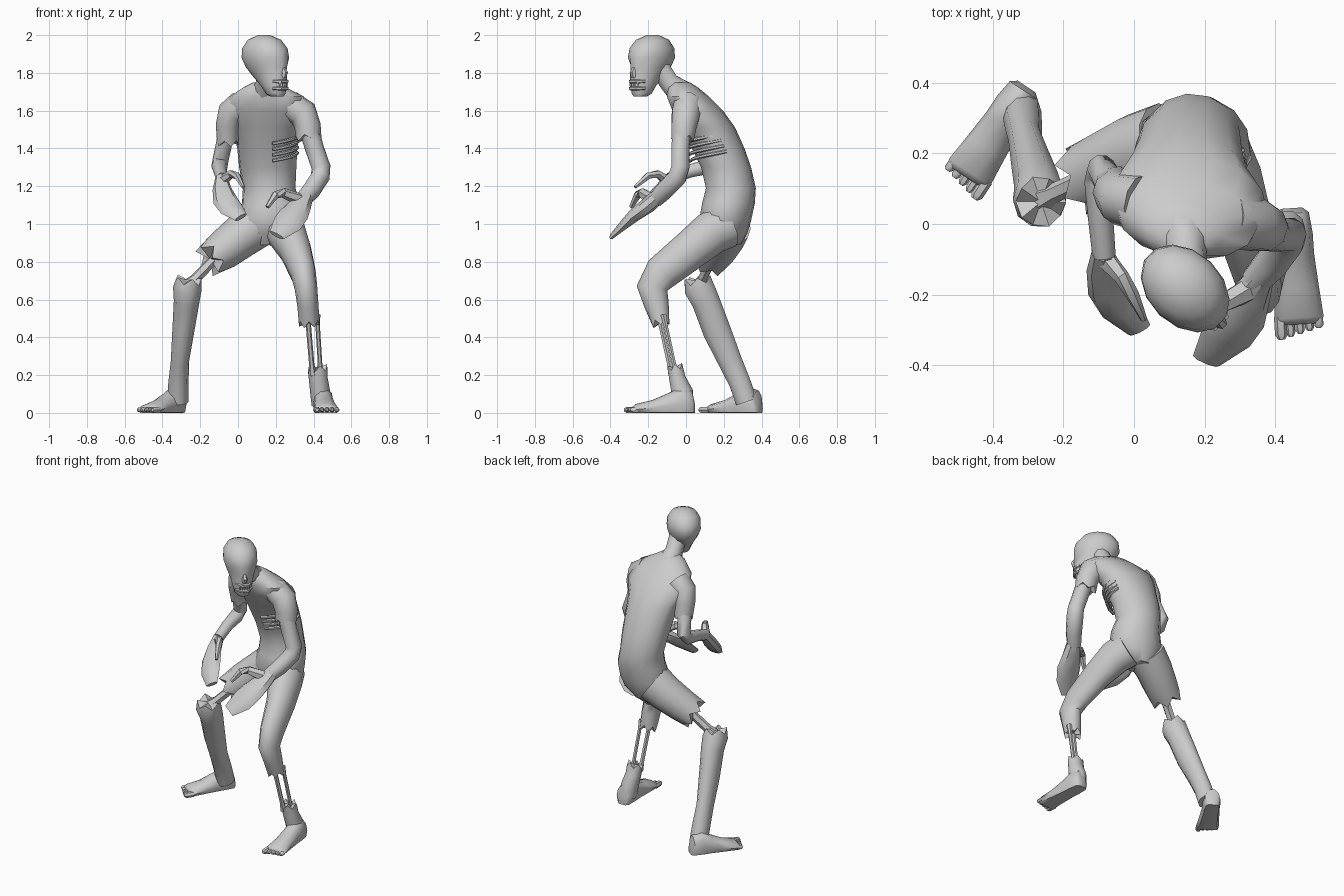
import bpy, bmesh
from math import sin, cos, pi, radians
from mathutils import Vector as V


def loft(name, rings, axis=None, side=(1, 0, 0), n=10, jag=0, jag0=0, floor=False, smooth=50):
    """Skin elliptical rings (x, y, z, half width, half depth) into one closed part."""
    bm = bmesh.new()
    pts = [V(r[:3]) for r in rings]
    last = len(pts) - 1
    loops = []
    for i, (p, r) in enumerate(zip(pts, rings)):
        t = V(axis) if axis else pts[min(i + 1, last)] - pts[max(i - 1, 0)]
        t.normalize()
        u = V(side)
        u = (u - t * u.dot(t)).normalized()
        v = t.cross(u)
        loop = []
        for k in range(n):
            a = 2 * pi * k / n
            q = p + u * cos(a) * r[3] + v * sin(a) * r[-1]
            if k % 2 and i == last:
                q -= t * jag
            if k % 2 and i == 0:
                q += t * jag0
            if floor:
                q.z = max(q.z, 0)
            loop.append(bm.verts.new(q))
        loops.append(loop)
    for a, b in zip(loops, loops[1:]):
        for k in range(n):
            j = (k + 1) % n
            bm.faces.new((a[k], a[j], b[j], b[k]))
    for loop in (loops[0], loops[-1]):
        c = bm.verts.new(sum((w.co for w in loop), V()) / n)
        for k in range(n):
            bm.faces.new((loop[k], loop[(k + 1) % n], c))
    bmesh.ops.recalc_face_normals(bm, faces=bm.faces)
    me = bpy.data.meshes.new(name)
    bm.to_mesh(me)
    bm.free()
    ob = bpy.data.objects.new(name, me)
    bpy.context.collection.objects.link(ob)
    bpy.ops.object.select_all(action='DESELECT')
    ob.select_set(True)
    bpy.context.view_layer.objects.active = ob
    bpy.ops.object.shade_smooth_by_angle(angle=radians(smooth))
    return ob


def bone(name, a, b, r):
    """Thin shaft with flared ends."""
    a, b = V(a), V(b)
    loft(name, [(*a.lerp(b, t), r * s) for t, s in ((0, 1.5), (.2, 1), (.8, 1), (1, 1.5))], n=6)


def foot(name, heel, toe, inner, h=.14):
    """Flat-soled foot with five toes; inner is the sign of the big toe side."""
    heel, toe = V((*heel, 0)), V((*toe, 0))
    d = toe - heel
    length = d.length
    f = d.normalized()
    s = f.cross(V((0, 0, 1))) * inner
    prof = ((0, .03, .06), (.04, .048, .12), (.2, .055, h), (.36, .055, .11),
            (.6, .062, .07), (.84, .07, .048), (.89, .062, .03))
    loft(name, [(*(heel + d * t + V((0, 0, z * .38))), w, z * .62) for t, w, z in prof],
         axis=f, side=s, floor=True)
    for k in range(5):
        base = heel + d * .82 + s * (.053 - .027 * k) + V((0, 0, .016))
        r = .018 if k == 0 else .013
        reach = length * (.18 - .018 * k)
        loft(f"{name}_toe_{k + 1}", [(*base, r), (*(base + f * reach * .8), r),
             (*(base + f * reach), r * .5)], side=s, n=6, floor=True)


# torso: shirt and pelvis from crotch to collar (x min, x max, y min, y max, z)
spans = ((.07, .22, .14, .29, .89), (.01, .30, .10, .325, .95), (-.01, .335, .07, .345, 1.02),
         (.02, .33, .085, .365, 1.11), (.025, .305, .105, .37, 1.19), (.005, .31, .08, .345, 1.3),
         (-.005, .315, .03, .31, 1.4), (-.03, .33, -.02, .26, 1.51), (-.07, .38, -.07, .195, 1.6),
         (-.045, .35, -.10, .12, 1.675), (.03, .25, -.10, .06, 1.725), (.08, .21, -.08, .02, 1.75))
loft("torso", [((a + b) / 2, (c + d) / 2, z, (b - a) / 2, (d - c) / 2) for a, b, c, d, z in spans],
     axis=(0, 0, 1), side=(1, -.12, 0), n=14)

# exposed ribs on the side of the chest
for k in range(4):
    pts = []
    for a in range(-80, 21, 20):
        t = radians(a)
        pts.append((.155 + .158 * cos(t), .165 + .145 * sin(t) - .012 * k,
                    1.36 + .03 * k + .0005 * (a + 30), .010))
    loft(f"rib_{k + 1}", pts, side=(0, 0, 1), n=6)

# neck
loft("neck", [(.14, -.02, 1.69, .075), (.15, -.09, 1.75, .055), (.155, -.14, 1.83, .055)])

# head, turned to the side
F, S = V((.72, -.69, 0)), V((.69, .72, 0))
O = V((.145, -.183, 0))


def face(f, s, z):
    return O + F * f + S * s + V((0, 0, z))


prof = ((.085, .035, .035, 1.675), (.075, .055, .05, 1.69), (.06, .075, .062, 1.735),
        (.035, .105, .072, 1.78), (.012, .13, .09, 1.83), (0, .143, .105, 1.88),
        (-.004, .134, .103, 1.93), (-.008, .095, .08, 1.975), (-.01, .035, .03, 2.0))
head = loft("head", [(*face(f, 0, z), w, l) for f, l, w, z in prof],
            axis=(0, 0, 1), side=S, n=14)
for vert in head.data.vertices:  # eye sockets
    q = vert.co - O
    if abs(q.z - 1.83) < .01 and q.dot(F) > .1 and abs(q.dot(S)) > .02:
        vert.co -= F * .022
loft("nose", [(*face(.12, 0, 1.84), .01), (*face(.142, 0, 1.80), .018),
              (*face(.135, 0, 1.775), .014)], side=S, n=6)
for name, z in (("upper_lip", 1.755), ("lower_lip", 1.718)):
    loft(name, [(*face(.10, -.05, z), .008), (*face(.137, -.022, z), .011),
                (*face(.137, .022, z), .011), (*face(.10, .05, z), .008)], side=(0, 0, 1), n=6)
for k in range(5):
    s = -.028 + .014 * k
    loft(f"tooth_{k + 1}", [(*face(.134, s, 1.75), .006), (*face(.134, s, 1.728), .005)],
         side=S, n=4)

# arm on the +x side, with mitten-like hand
loft("right_sleeve", [(.27, .01, 1.63, .08), (.345, 0, 1.585, .078), (.368, -.01, 1.52, .07),
                      (.375, -.02, 1.44, .068, .062)], jag=.03)
loft("right_arm", [(.37, -.02, 1.52, .052), (.405, -.03, 1.40, .05), (.44, -.03, 1.30, .05),
                   (.435, -.045, 1.25, .052), (.39, -.11, 1.18, .05), (.345, -.16, 1.13, .043)])
loft("right_hand", [(.36, -.145, 1.15, .04), (.33, -.20, 1.10, .06, .042), (.295, -.27, 1.05, .08, .036),
                    (.26, -.325, 1.0, .078, .026), (.205, -.388, .94, .045, .014)],
     side=(1, .3, .2), n=8, smooth=35)
loft("right_thumb", [(.32, -.19, 1.13, .035), (.24, -.23, 1.165, .026), (.2, -.255, 1.155, .022),
                     (.155, -.29, 1.09, .012)], n=6, smooth=35)

# arm on the -x side
loft("left_sleeve", [(.02, .06, 1.63, .08), (-.035, .07, 1.59, .075), (-.053, .09, 1.52, .065),
                     (-.055, .11, 1.42, .058)], jag=.03)
loft("left_arm", [(-.05, .09, 1.52, .047), (-.075, .125, 1.42, .043), (-.092, .155, 1.34, .042),
                  (-.098, .12, 1.305, .043), (-.095, .02, 1.28, .036), (-.085, -.09, 1.24, .033)])
loft("left_hand", [(-.088, -.08, 1.245, .033), (-.085, -.13, 1.185, .05, .035),
                   (-.068, -.19, 1.125, .065, .032), (-.035, -.245, 1.08, .062, .024),
                   (.015, -.30, 1.035, .038, .014)], side=(1, .3, .4), n=8, smooth=35)
loft("left_thumb", [(-.08, -.10, 1.23, .03), (-.035, -.15, 1.265, .022), (-.005, -.2, 1.255, .02),
                    (.028, -.27, 1.195, .01)], n=6, smooth=35)

# leg on the +x side: trouser, two bare shin bones, ankle and foot
loft("right_trouser_leg", [(.22, .21, .99, .11, .12), (.26, .13, .95, .105, .115),
                           (.305, .02, .86, .085, .105), (.345, -.13, .74, .068, .095),
                           (.36, -.18, .66, .06, .082), (.37, -.155, .57, .056, .065),
                           (.378, -.13, .46, .055, .05)], jag=.035, n=12)
bone("right_shin_bone", (.368, -.145, .52), (.395, -.075, .20), .014)
bone("right_calf_bone", (.418, -.12, .52), (.438, -.05, .20), .012)
loft("right_ankle", [(.42, -.06, .255, .052, .042), (.425, -.045, .18, .05, .046),
                     (.435, -.02, .11, .053, .06), (.44, -.01, .04, .05, .055)], jag0=.03)
foot("right_foot", (.447, .045), (.472, -.325), 1)

# leg on the -x side: torn shorts, bare thigh bone, shin and foot
loft("left_short_leg", [(.09, .22, .99, .125), (.01, .20, .93, .115), (-.08, .16, .86, .105),
                        (-.165, .12, .80, .10, .092)], side=(0, 1, 0), jag=.05, n=12)
bone("left_thigh_bone", (-.07, .16, .87), (-.265, .07, .67), .028)
loft("left_shin", [(-.262, .06, .72, .07, .072), (-.268, .07, .66, .076, .084), (-.272, .105, .59, .068, .078),
                   (-.29, .165, .43, .058, .078), (-.308, .235, .27, .048, .066),
                   (-.315, .285, .16, .054, .06), (-.318, .32, .06, .055, .06)], jag0=.035)
foot("left_foot", (-.305, .39), (-.497, .10), -1)
